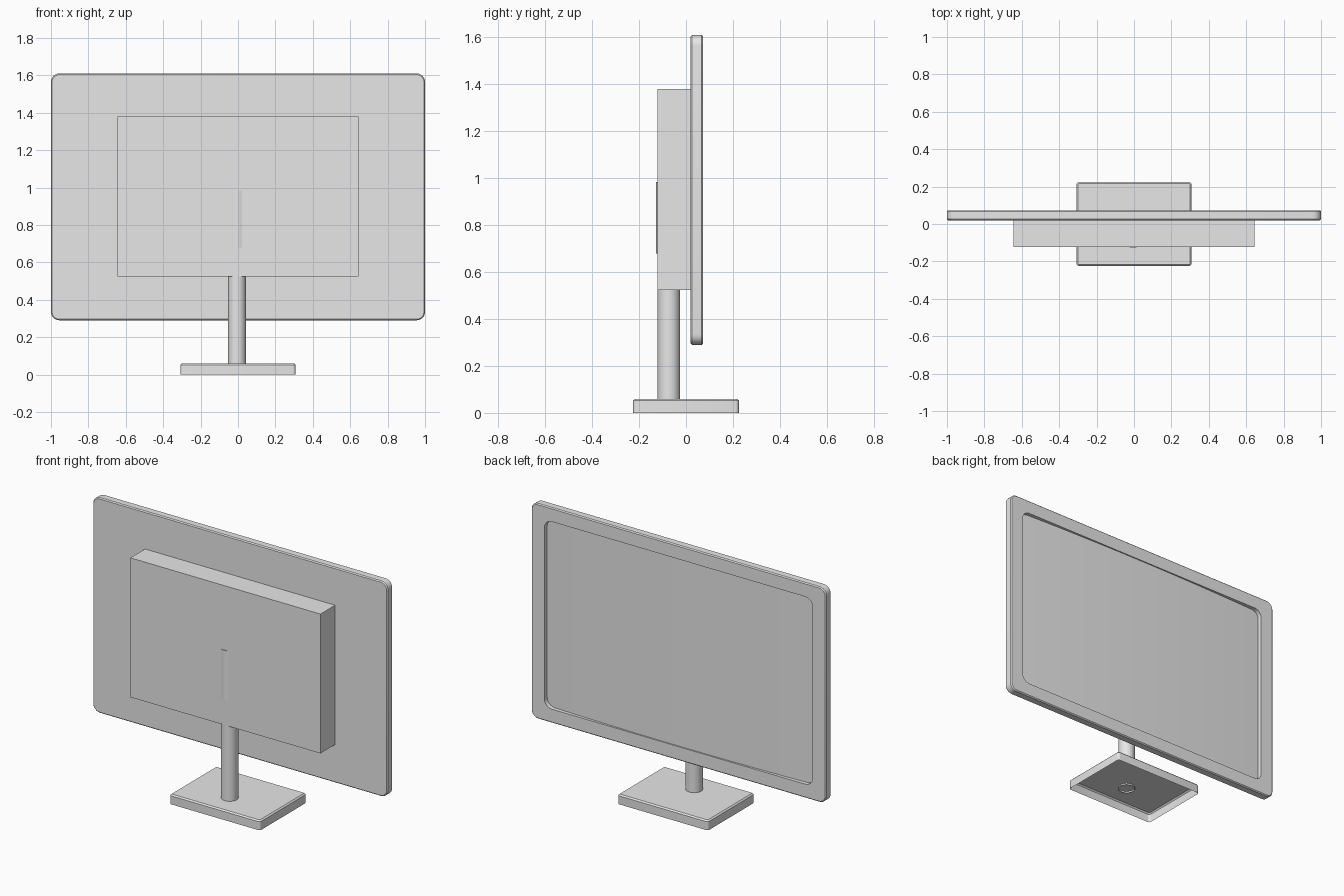
import bpy
import bmesh
from math import cos, sin, pi, sqrt, radians

cube = bpy.data.objects.get("Cube")
if cube:
    bpy.data.objects.remove(cube, do_unlink=True)

grey = bpy.data.materials.new("light grey")
grey.use_nodes = True
grey.diffuse_color = (0.8, 0.8, 0.8, 1)
grey.node_tree.nodes["Principled BSDF"].inputs["Base Color"].default_value = (0.8, 0.8, 0.8, 1)


def finish(name, bm, smooth=True, fix_normals=True):
    """Turn a bmesh into a grey object."""
    if fix_normals:
        bmesh.ops.recalc_face_normals(bm, faces=bm.faces)
    mesh = bpy.data.meshes.new(name)
    bm.to_mesh(mesh)
    bm.free()
    mesh.materials.append(grey)
    obj = bpy.data.objects.new(name, mesh)
    bpy.context.collection.objects.link(obj)
    if smooth:
        bpy.ops.object.select_all(action="DESELECT")
        obj.select_set(True)
        bpy.context.view_layer.objects.active = obj
        bpy.ops.object.shade_smooth_by_angle(angle=radians(35))
    return obj


def rounded_rect(w, h, r, steps=6):
    """Outline of a rounded rectangle with half sizes w and h."""
    points = []
    for quarter, (sx, sy) in enumerate([(1, 1), (-1, 1), (-1, -1), (1, -1)]):
        for i in range(steps + 1):
            a = (quarter + i / steps) * pi / 2
            points.append((sx * (w - r) + r * cos(a), sy * (h - r) + r * sin(a)))
    return points


def circle(r, sides=32):
    return [(r * cos(2 * pi * i / sides), r * sin(2 * pi * i / sides)) for i in range(sides)]


def loft(name, sections, place, cap_start, cap_end):
    """Bridge (outline, level) sections; place maps u, v, level to 3D."""
    bm = bmesh.new()
    rings = [[bm.verts.new(place(u, v, level)) for u, v in outline]
             for outline, level in sections]
    for a, b in zip(rings, rings[1:]):
        for i in range(len(a)):
            j = (i + 1) % len(a)
            bm.faces.new((a[i], a[j], b[j], b[i]))
    if cap_start:
        bm.faces.new(rings[0])
    if cap_end:
        bm.faces.new(rings[-1])
    return finish(name, bm)


# Display frame: thin rounded slab with a recess on the +y side
MID_Z = 0.95
W, H = 1.0, 0.66
SCREEN_W, SCREEN_H, SCREEN_R = 0.91, 0.575, 0.05
opening = rounded_rect(SCREEN_W, SCREEN_H, SCREEN_R)
edge = rounded_rect(W, H, 0.045)
edge_inset = rounded_rect(W - 0.006, H - 0.006, 0.039)
loft("display_frame",
     [(edge_inset, 0.02), (edge, 0.026), (edge, 0.067), (edge_inset, 0.073),
      (opening, 0.073), (opening, 0.04)],
     lambda u, v, y: (u, y, MID_Z + v), True, True)

# Screen: gently bulged sheet inside the recess
bm = bmesh.new()
columns = 40
previous = None
for i in range(columns + 1):
    x = -SCREEN_W * cos(pi * i / columns)
    corner = max(0, abs(x) - (SCREEN_W - SCREEN_R))
    half = SCREEN_H - SCREEN_R + sqrt(max(0, SCREEN_R ** 2 - corner ** 2))
    y = 0.066 - 0.02 * (x / SCREEN_W) ** 2
    pair = [bm.verts.new((x, y, MID_Z + s * half)) for s in (-1, 1)]
    if previous:
        bm.faces.new((previous[0], previous[1], pair[1], pair[0]))
    previous = pair
finish("screen", bm, fix_normals=False)

# Electronics housing on the -y side
bm = bmesh.new()
bmesh.ops.create_cube(bm, size=1)
for v in bm.verts:
    v.co = (v.co.x * 1.29, -0.051 + v.co.y * 0.142, 0.952 + v.co.z * 0.855)
finish("rear_housing", bm, smooth=False)


# Stand: open tube, wider collar inside the housing, hollow foot
def on_pole(u, v, z):
    return (u - 0.005, v - 0.073, z)


loft("stand_pole", [(circle(0.048), 0.05), (circle(0.048), 0.7)], on_pole, False, False)
loft("pole_collar", [(circle(0.055), 0.68), (circle(0.055), 0.985)], on_pole, True, True)

foot = rounded_rect(0.307, 0.225, 0.014, 4)
foot_top = rounded_rect(0.299, 0.217, 0.008, 4)
loft("stand_foot", [(foot, 0.0), (foot, 0.052), (foot_top, 0.06)],
     lambda u, v, z: (u, v, z), False, True)
